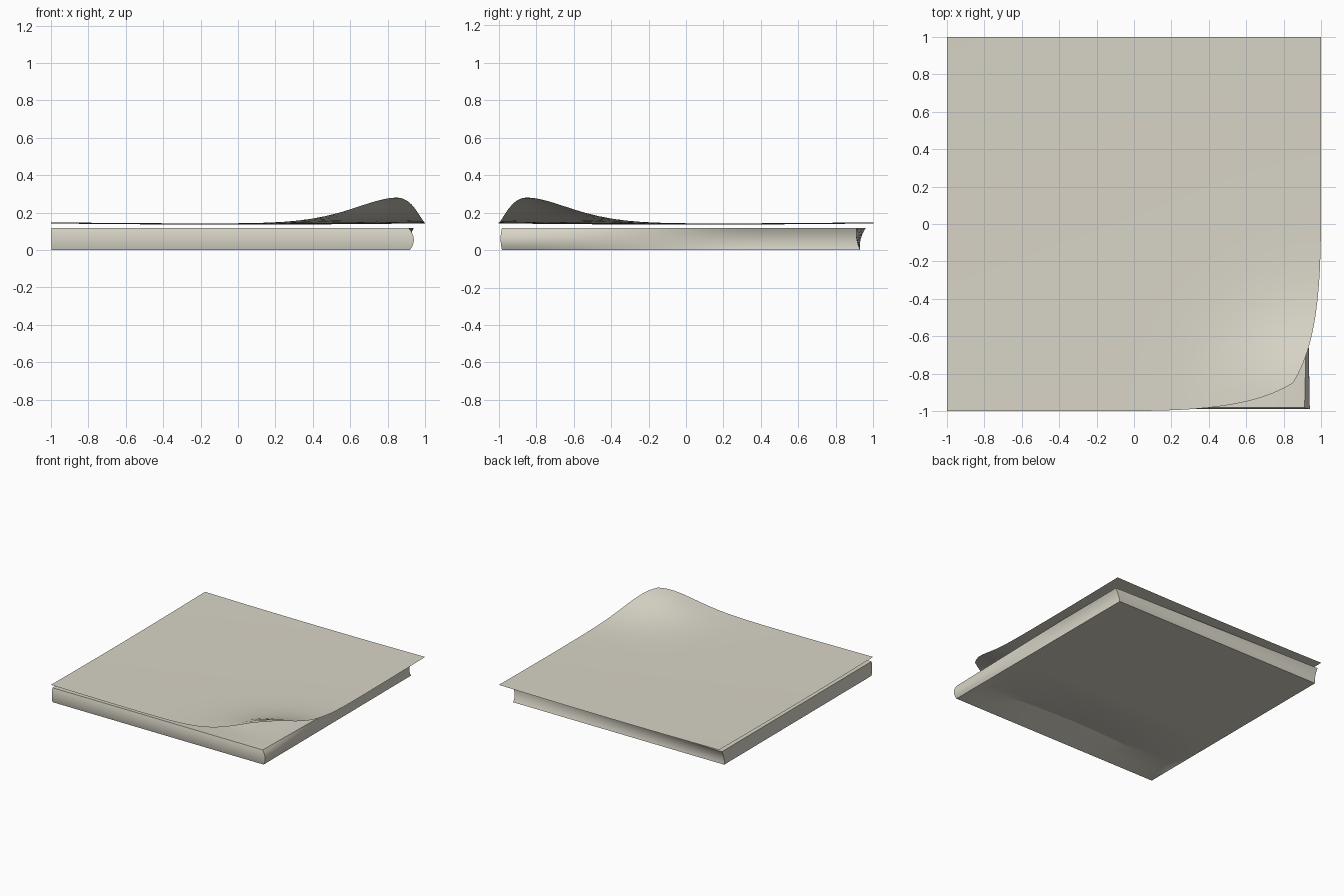
import bpy, bmesh, math

if "Cube" in bpy.data.objects:
    bpy.data.objects.remove(bpy.data.objects["Cube"])

paper = bpy.data.materials.new("warm grey paper")
paper.diffuse_color = (0.69, 0.66, 0.57, 1)
paper.use_nodes = True
paper.node_tree.nodes["Principled BSDF"].inputs["Base Color"].default_value = paper.diffuse_color
H = 0.118   # height of the page block


def lerp(a, b, t):
    return a + (b - a) * t


def block_point(a, b, w):
    """Point in the page block: a left-right, b front-back, w bottom-top."""
    bulge = 4 * w * (1 - w)
    right_front = lerp(0.92, 0.912, w) + 0.024 * bulge
    right_back = lerp(0.92, 0.94, w) - 0.012 * bulge
    back_left = lerp(0.93, 0.96, w) - 0.012 * bulge
    back_right = lerp(0.93, 0.91, w) - 0.008 * bulge
    front = -0.982 - 0.008 * bulge
    x = lerp(-0.998, lerp(right_front, right_back, min(1, b * 1.5)), a)
    y = lerp(front, lerp(back_left, back_right, a), b)
    return x, y, w * H


def grid_object(name, us, vs, func, angle=30):
    """Surface from a function sampled over two parameter lists."""
    bm = bmesh.new()
    rows = [[bm.verts.new(func(u, v)) for u in us] for v in vs]
    for r0, r1 in zip(rows, rows[1:]):
        for i in range(len(us) - 1):
            bm.faces.new((r0[i], r0[i + 1], r1[i + 1], r1[i]))
    me = bpy.data.meshes.new(name)
    bm.to_mesh(me)
    bm.free()
    me.materials.append(paper)
    ob = bpy.data.objects.new(name, me)
    bpy.context.collection.objects.link(ob)
    bpy.ops.object.select_all(action='DESELECT')
    ob.select_set(True)
    bpy.context.view_layer.objects.active = ob
    bpy.ops.object.shade_smooth_by_angle(angle=math.radians(angle))
    return ob


def steps(n):
    return [i / n for i in range(n + 1)]


# Page block: four edges, changing from rounded to hollow
grid_object("front_edge", steps(12), steps(8), lambda u, w: block_point(u, 0, w))
grid_object("right_edge", steps(12), steps(8), lambda u, w: block_point(1, u, w))
grid_object("back_edge", steps(12), steps(8), lambda u, w: block_point(1 - u, 1, w))
grid_object("left_edge", steps(12), steps(8), lambda u, w: block_point(0, 1 - u, w))

CREASE = 0.11   # distance of the pinched crease behind the front edge


def pinch(u, v):
    """How strongly the block is pinched, fading at both ends."""
    f = v / CREASE if v < CREASE else max(0, 1 - (v - CREASE) / 0.28) ** 1.5
    return f * max(0, math.sin(math.pi * u)) ** 0.6


# Top page and underside, with a shallow creased hollow along the front
def top_page(u, v):
    x, y, z = block_point(u, v, 1)
    return x, y, z - 0.02 * pinch(u, v)


def underside(u, v):
    x, y, z = block_point(1 - u, v, 0)
    return x, y, z + 0.07 * pinch(u, v)


columns = [0, 0.01, 0.03] + steps(12)[1:-1] + [0.97, 0.99, 1]
rows = [0, 0.055, 0.11, 0.15, 0.19, 0.23, 0.27, 0.31, 0.35, 0.39, 0.5, 0.75, 1]
grid_object("top_page", columns, rows, top_page, 20)
grid_object("underside", columns, rows, underside, 20)


# Loose sheet on top, sagging in the middle, front right corner curled up
def sheet(x, y):
    z = 0.136 + 0.006 * (x * x + y * y)
    r = math.hypot(x - 1, y + 1)
    pull = 0.15 * max(0, 1 - r / 1.15) ** 3
    return x - pull, y + pull, z + 0.133 * math.exp(-(r / 0.45) ** 2)


marks = [-1 + i / 12 for i in range(25)]
grid_object("curled_sheet", marks, marks, sheet, 60)
